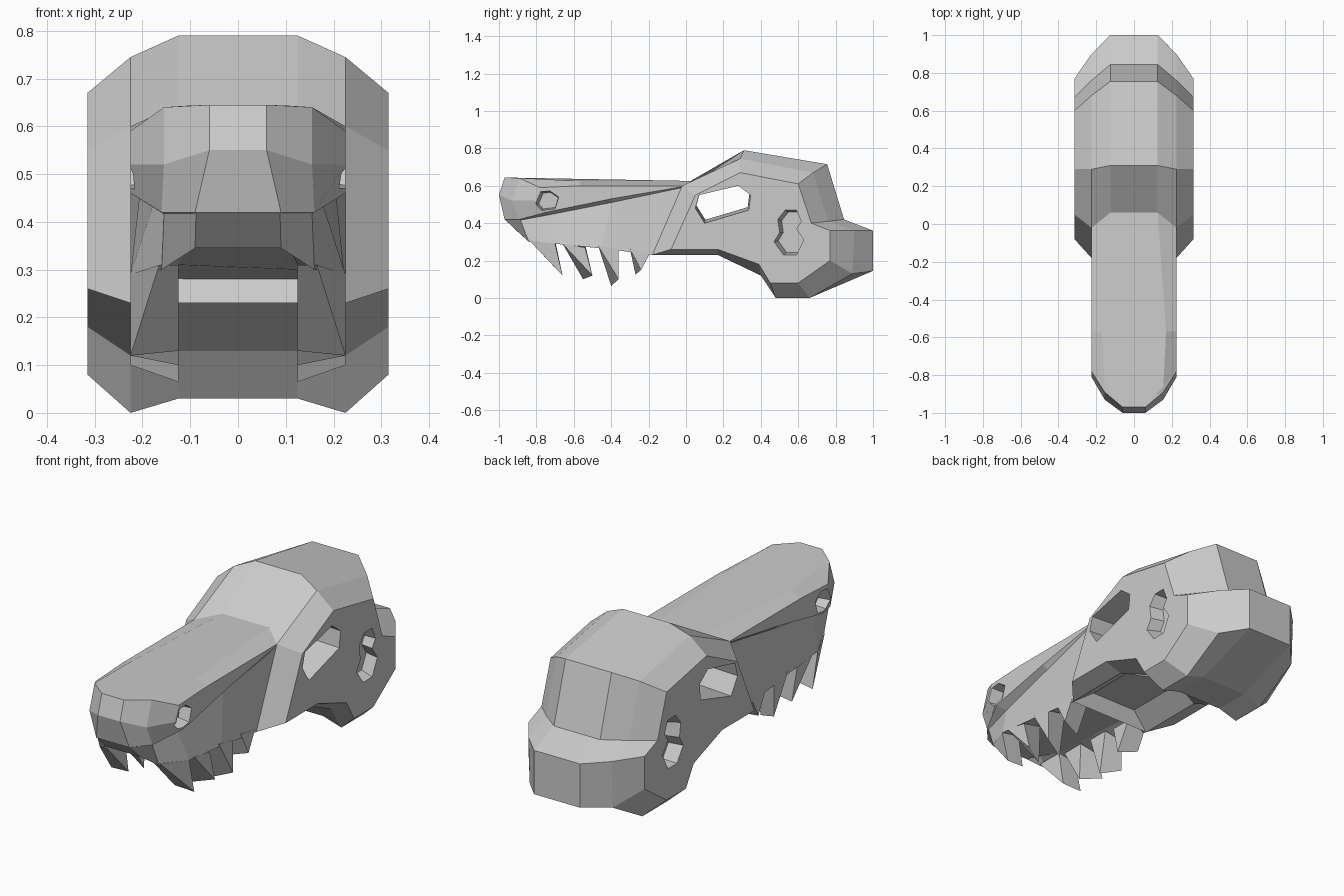
import bpy
import bmesh

default_cube = bpy.data.objects.get("Cube")
if default_cube:
    bpy.data.objects.remove(default_cube, do_unlink=True)

# One bone-grey material for every part
bone = bpy.data.materials.new("bone_grey")
bone.use_nodes = True
bone.diffuse_color = (0.6, 0.6, 0.6, 1)
bone.node_tree.nodes["Principled BSDF"].inputs["Base Color"].default_value = bone.diffuse_color


def loft(name, rings):
    """Skin a stack of closed rings with equal point counts and cap both ends."""
    bm = bmesh.new()
    loops = [[bm.verts.new(point) for point in ring] for ring in rings]
    for lower, upper in zip(loops, loops[1:]):
        count = len(lower)
        for i in range(count):
            j = (i + 1) % count
            bm.faces.new((lower[i], lower[j], upper[j], upper[i]))
    bm.faces.new(loops[0])
    bm.faces.new(loops[-1])
    bmesh.ops.remove_doubles(bm, verts=bm.verts[:], dist=0.0005)
    bmesh.ops.recalc_face_normals(bm, faces=bm.faces[:])
    mesh = bpy.data.meshes.new(name)
    bm.to_mesh(mesh)
    bm.free()
    mesh.materials.append(bone)
    obj = bpy.data.objects.new(name, mesh)
    bpy.context.collection.objects.link(obj)
    return obj


def profile(x, outline):
    """Place a side outline of (y, z) points at a given x."""
    return [(x, y, z) for y, z in outline]


def mirrored(half):
    """Complete a half ring with its mirror image across x = 0."""
    return half + [(-x, y, z) for x, y, z in reversed(half)]


def shrunk(outline, factor, dy, dz):
    """Scale an outline about its middle and shift it, to slope the hole walls."""
    cy = sum(y for y, z in outline) / len(outline)
    cz = sum(z for y, z in outline) / len(outline)
    return [(cy + (y - cy) * factor + dy, cz + (z - cz) * factor + dz) for y, z in outline]


def carve(target, outline, outer, inner, factor, dy, dz):
    """Cut a tapered hole into both sides of a part."""
    for side in (1, -1):
        cutter = loft("hole_cutter", [
            profile(side * outer, outline),
            profile(side * inner, shrunk(outline, factor, dy, dz)),
        ])
        cutter.hide_render = True
        modifier = target.modifiers.new("hole", "BOOLEAN")
        modifier.operation = "DIFFERENCE"
        modifier.solver = "EXACT"
        modifier.object = cutter
        bpy.context.view_layer.update()
        evaluated = target.evaluated_get(bpy.context.evaluated_depsgraph_get())
        carved = bpy.data.meshes.new_from_object(evaluated)
        target.modifiers.clear()
        target.data = carved
        bpy.data.objects.remove(cutter, do_unlink=True)


# Cranium: matching side outlines lofted across the width
flank = [(-.08, .26), (.05, .55), (.29, .67), (.6, .61), (.67, .4), (.77, .36),
         (.77, .2), (.6, .08), (.45, .08), (.39, .18), (.17, .26)]
shoulder = [(-.18, .23), (-.02, .6), (.29, .745), (.68, .67), (.76, .41), (.9, .36),
            (.89, .13), (.66, 0), (.48, 0), (.4, .12), (.17, .23)]
middle = [(-.15, .3), (.06, .625), (.31, .79), (.755, .715), (.845, .42), (1, .36),
          (1, .145), (.66, .03), (.48, .03), (.4, .13), (.17, .3)]
spread = [(.315, flank), (.225, shoulder), (.125, middle)]
cranium = loft("cranium",
               [profile(-x, outline) for x, outline in spread]
               + [profile(x, outline) for x, outline in reversed(spread)])

# Eye sockets run right through, ear openings are shallow
eye_socket = [(.05, .48), (.07, .55), (.28, .6), (.345, .55), (.335, .47), (.1, .4)]
carve(cranium, eye_socket, .317, -.02, .96, 0, .015)
ear_opening = [(.53, .47), (.59, .47), (.615, .41), (.59, .37), (.63, .31), (.59, .23),
               (.52, .23), (.47, .3), (.5, .35), (.49, .42)]
carve(cranium, ear_opening, .317, .25, .9, .015, 0)

# Snout: plan layers from the roof down to the palate, nose to rear
roof = [(.06, -.97, .645), (.11, -.91, .643), (.155, -.86, .64), (.17, -.57, .625), (.125, .06, .625)]
brow = [(.06, -.97, .645), (.155, -.89, .64), (.225, -.78, .59), (.225, -.57, .6), (.225, -.02, .6)]
nose = [(.06, -1, .55), (.155, -.93, .52), (.225, -.81, .52), (.225, -.57, .55), (.225, -.02, .598)]
crease = [(.09, -.97, .42), (.16, -.89, .42), (.225, -.74, .46), (.225, -.4, .53), (.225, -.02, .595)]
groove = [(.088, -.966, .417), (.155, -.885, .416), (.175, -.73, .445), (.2, -.4, .51), (.225, -.02, .59)]
jaw_edge = [(.09, -.89, .345), (.16, -.84, .3), (.225, -.7, .29), (.225, -.45, .265), (.225, -.18, .23)]
palate = [(.09, -.87, .345), (.11, -.82, .34), (.125, -.7, .31), (.125, -.45, .3), (.125, -.16, .28)]
snout = loft("snout", [mirrored(layer) for layer in
                       (roof, brow, nose, crease, groove, jaw_edge, palate)])

# Nostrils
nostril = [(-.81, .5), (-.78, .57), (-.73, .575), (-.68, .54), (-.7, .475), (-.78, .465)]
carve(snout, nostril, .24, .165, .8, .01, 0)

# Teeth: front root, rear root, root height, inner tip, outer tip, front root half width
teeth = [
    ("front_tooth", -.84, -.7, .31, (-.67, .13), (-.66, .12), .165),
    ("second_tooth", -.66, -.54, .29, (-.55, .1), (-.5, .12), .225),
    ("third_tooth", -.47, -.36, .28, (-.4, .065), (-.36, .1), .225),
    ("rear_tooth", -.3, -.19, .265, (-.27, .125), (-.24, .15), .225),
]
for name, front, rear, root, inner_tip, outer_tip, front_x in teeth:
    for side, label in ((1, "left"), (-1, "right")):
        inner = [(side * .125, front, root), (side * .125, rear, root), (side * .125, *inner_tip)]
        outer = [(side * front_x, front, root), (side * .225, rear, root - .02), (side * .225, *outer_tip)]
        loft(label + "_" + name, [inner, outer])
